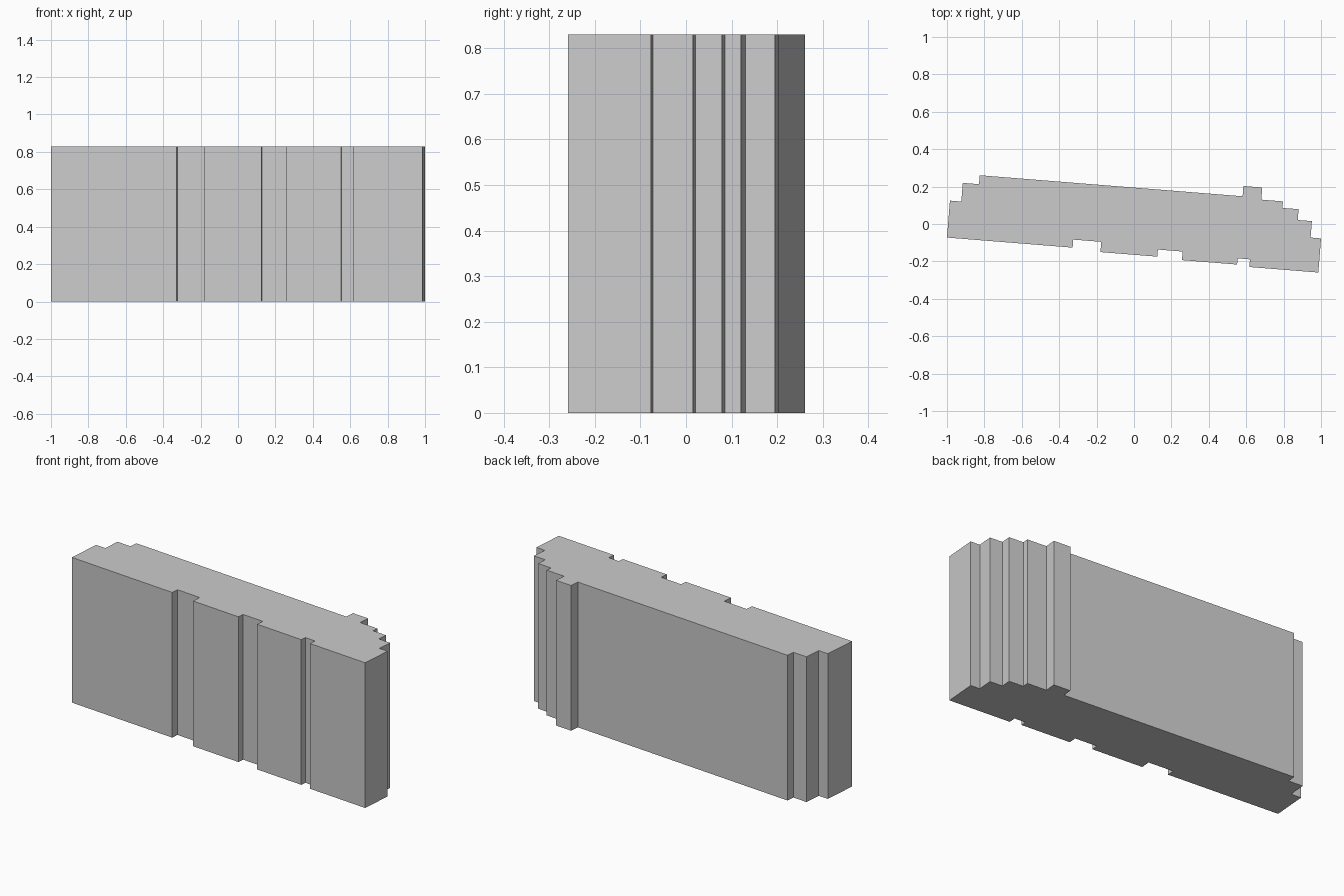
import bpy
import bmesh
from math import atan
from mathutils import Matrix, Vector

default_cube = bpy.data.objects.get("Cube")
if default_cube:
    bpy.data.objects.remove(default_cube, do_unlink=True)

HEIGHT = 0.83
SKEW = Matrix.Rotation(-atan(0.08), 3, 'Z')  # plan is turned slightly off the x axis
LEFT_END = -0.991

# Single flat wall colour
grey = bpy.data.materials.new("light grey")
grey.use_nodes = True
colour = (0.6, 0.6, 0.6, 1)
grey.diffuse_color = colour
grey.node_tree.nodes["Principled BSDF"].inputs["Base Color"].default_value = colour

# Each run is a straight wall: its depth, then how far along it reaches.
# Front walls with three recesses, walked from the right end to the left end
front_runs = [
    (-0.152, -0.317), (-0.109, -0.167), (-0.164, 0.138), (-0.126, 0.271),
    (-0.172, 0.567), (-0.139, 0.633), (-0.18, 1.003),
]
# Stepped corner, long back wall and smaller stepped corner, walked back again
back_runs = [
    (0.003, 0.947), (0.091, 0.871), (0.149, 0.784), (0.184, 0.668),
    (0.249, 0.567), (0.194, -0.843), (0.146, -0.93), (0.046, LEFT_END),
]


def stepped_outline(runs, start):
    """Turn straight runs into a closed outline of square corners."""
    corners = []
    along = start
    for depth, reach in runs:
        corners.append(SKEW @ Vector((along, depth, 0)))
        corners.append(SKEW @ Vector((reach, depth, 0)))
        along = reach
    return corners


def extrude_block(name, outline, height, material):
    """Raise a flat outline into a solid block standing on the ground."""
    bm = bmesh.new()
    base = bm.faces.new([bm.verts.new(point) for point in outline])
    raised = bmesh.ops.extrude_face_region(bm, geom=[base], use_keep_orig=True)
    top_verts = [item for item in raised["geom"] if isinstance(item, bmesh.types.BMVert)]
    bmesh.ops.translate(bm, verts=top_verts, vec=(0, 0, height))
    bmesh.ops.recalc_face_normals(bm, faces=bm.faces)
    mesh = bpy.data.meshes.new(name)
    bm.to_mesh(mesh)
    bm.free()
    mesh.materials.append(material)
    block = bpy.data.objects.new(name, mesh)
    bpy.context.collection.objects.link(block)
    return block


extrude_block("building_block", stepped_outline(front_runs + back_runs, LEFT_END), HEIGHT, grey)
